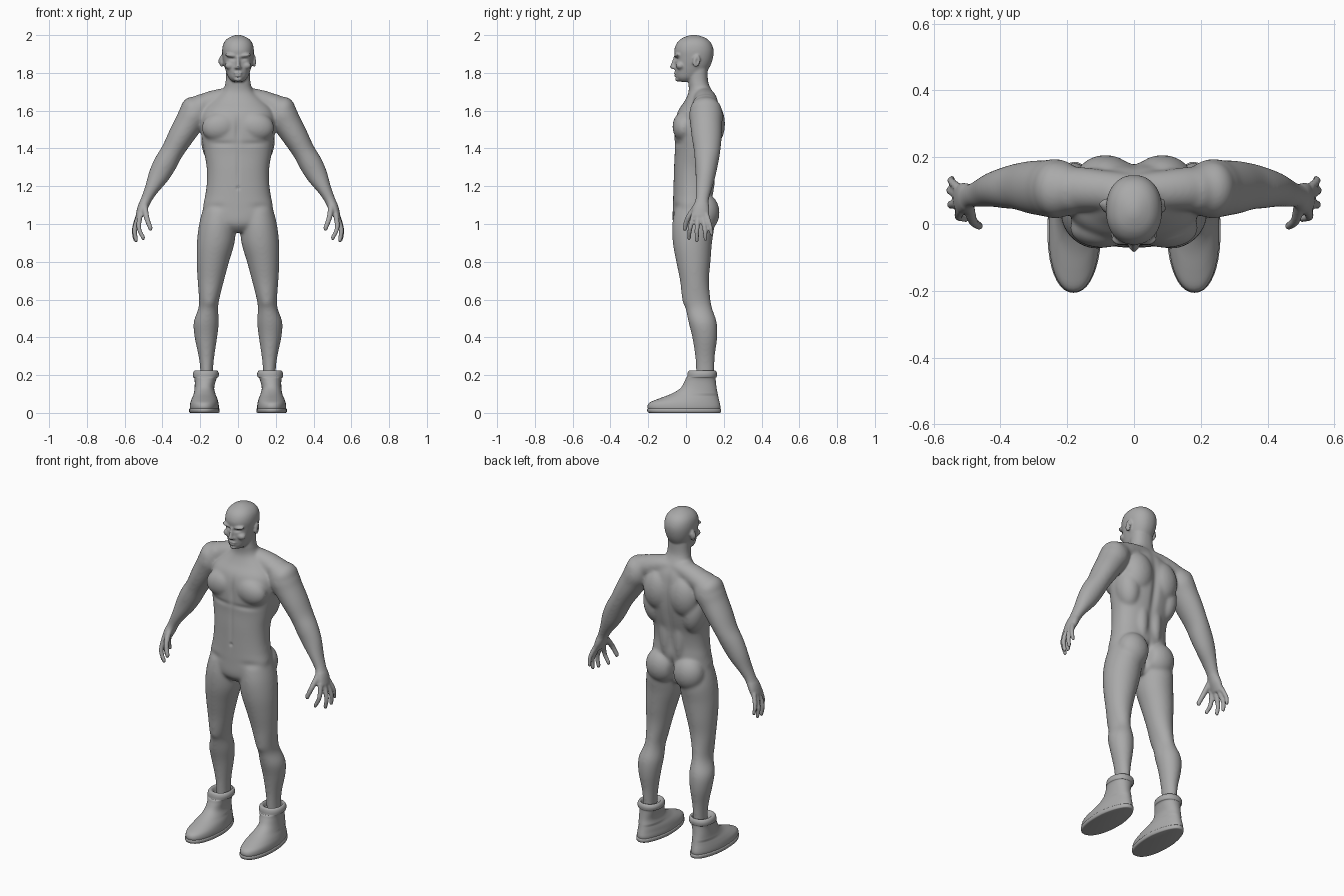
import bpy, bmesh, math
from mathutils import Vector, Matrix

grey = bpy.data.materials.new("plain_grey")
grey.diffuse_color = (0.4, 0.4, 0.4, 1)


def refine(rows, n=4):
    """Catmull-Rom interpolation of rows of numbers."""
    out = []
    for i in range(len(rows) - 1):
        a, b, c, d = (rows[min(max(i + k, 0), len(rows) - 1)] for k in (-1, 0, 1, 2))
        for s in range(n):
            t = s / n
            out.append([0.5 * (2 * q + (r - p) * t + (2 * p - 5 * q + 4 * r - w) * t * t
                        + (3 * q - p - 3 * r + w) * t ** 3) for p, q, r, w in zip(a, b, c, d)])
    return out + [list(rows[-1])]


def loft(bm, rows, level=False, power=2.0, seg=28, n=4):
    """Closed skin over rings (x, y, z, side radius, depth radius)."""
    rows = refine(rows, n)
    rings = []
    for i, (x, y, z, ru, rv) in enumerate(rows):
        u, v = Vector((1, 0, 0)), Vector((0, 1, 0))
        if not level:
            t = Vector(rows[min(i + 1, len(rows) - 1)][:3]) - Vector(rows[max(i - 1, 0)][:3])
            u = v.cross(t).normalized()
            v = t.cross(u).normalized()
        ring = []
        for k in range(seg):
            a = 2 * math.pi * k / seg
            c, s = math.cos(a), math.sin(a)
            c = math.copysign(abs(c) ** (2 / power), c)
            s = math.copysign(abs(s) ** (2 / power), s)
            ring.append(bm.verts.new(Vector((x, y, z)) + u * c * ru + v * s * rv))
        rings.append(ring)
    faces = [bm.faces.new(rings[0]), bm.faces.new(rings[-1])]
    for p, q in zip(rings, rings[1:]):
        for k in range(seg):
            faces.append(bm.faces.new((p[k], p[(k + 1) % seg], q[(k + 1) % seg], q[k])))
    bmesh.ops.recalc_face_normals(bm, faces=faces)


def stack(bm, rows, **kw):
    """Upright loft from rows (z, centre x, half width, front y, back y)."""
    loft(bm, [(cx, (f + b) / 2, z, w, (b - f) / 2) for z, cx, w, f, b in rows], level=True, **kw)


def ball(bm, pos, size, tilt=0.0, axis='Y'):
    m = Matrix.Translation(pos) @ Matrix.Rotation(tilt, 4, axis) @ Matrix.Diagonal((*size, 1))
    bmesh.ops.create_uvsphere(bm, u_segments=24, v_segments=16, radius=1, matrix=m)


def mirror(bm):
    geom = bmesh.ops.duplicate(bm, geom=bm.verts[:] + bm.edges[:] + bm.faces[:])["geom"]
    for v in geom:
        if isinstance(v, bmesh.types.BMVert):
            v.co.x = -v.co.x
    bmesh.ops.reverse_faces(bm, faces=[f for f in geom if isinstance(f, bmesh.types.BMFace)])


def finish(bm, name):
    me = bpy.data.meshes.new(name)
    bm.to_mesh(me)
    bm.free()
    me.materials.append(grey)
    ob = bpy.data.objects.new(name, me)
    bpy.context.collection.objects.link(ob)
    me.shade_smooth()
    return ob


# ---- paired parts, built on +x and mirrored ----
bm = bmesh.new()
# leg
stack(bm, [(1.10, .095, .085, -.055, .13), (1.0, .108, .098, -.073, .15), (.9, .118, .1, -.07, .138),
           (.8, .133, .086, -.052, .13), (.7, .144, .07, -.032, .122), (.6, .153, .054, -.02, .13),
           (.55, .158, .053, -.002, .14), (.48, .168, .067, .013, .163), (.4, .17, .06, .033, .166),
           (.3, .167, .042, .048, .153), (.22, .166, .034, .053, .15), (.12, .166, .034, .055, .15)])
ball(bm, (.153, .02, .6), (.036, .04, .05))                      # kneecap
ball(bm, (.09, .1, 1.06), (.092, .078, .1))                      # buttock
# arm
loft(bm, [(.17, .1, 1.655, .05, .06), (.225, .105, 1.59, .08, .088), (.262, .107, 1.53, .075, .085),
          (.305, .11, 1.46, .068, .08), (.348, .112, 1.385, .06, .07), (.385, .108, 1.32, .062, .062),
          (.42, .103, 1.255, .056, .053), (.46, .092, 1.18, .037, .043), (.488, .085, 1.125, .029, .036),
          (.508, .079, 1.08, .026, .045), (.526, .075, 1.035, .018, .046)])
ball(bm, (.235, .105, 1.6), (.068, .085, .075), .4)              # deltoid
loft(bm, [(0, .09, 1.675, .05, .06), (.08, .1, 1.665, .053, .06), (.16, .105, 1.638, .06, .066),
          (.24, .105, 1.6, .055, .07)])                          # collar and trapezius
ball(bm, (.095, -.012, 1.515), (.098, .06, .078), .2)            # chest muscle
ball(bm, (.085, .135, 1.53), (.09, .072, .12))                   # shoulder blade
ball(bm, (.13, .1, 1.43), (.065, .075, .12), .12)                # side back muscle
ball(bm, (.045, .115, 1.27), (.04, .04, .16))                    # lower back muscle
# fingers and thumb
for root, mid, tip, r in (((.518, .042, 1.05), (.525, .022, .98), (.502, .016, .928), .0125),
                          ((.525, .064, 1.04), (.547, .058, .97), (.54, .057, .918), .013),
                          ((.527, .088, 1.04), (.55, .1, .97), (.546, .103, .924), .0125),
                          ((.526, .108, 1.05), (.547, .128, .99), (.545, .135, .95), .0115),
                          ((.495, .06, 1.1), (.484, .012, 1.035), (.464, -.006, .98), .0145)):
    loft(bm, [(*root, r * 1.2, r * 1.2), (*mid, r, r), (*tip, r * .85, r * .85)], seg=14)
    ball(bm, tip, (r * .85, r * .85, r * 1.2))
# ear, brow, cheek
ball(bm, (.087, .055, 1.862), (.01, .02, .033), -.2, 'X')
ball(bm, (.034, -.046, 1.892), (.036, .018, .01), -.12)
ball(bm, (.044, -.03, 1.838), (.026, .024, .02))
ball(bm, (.033, -.036, 1.868), (.014, .012, .009))               # eyeball
ball(bm, (.011, -.062, 1.827), (.009, .012, .008))               # nostril
mirror(bm)

# ---- central parts ----
# torso and neck
stack(bm, [(.955, 0, .06, -.03, .08), (1.0, 0, .14, -.068, .11), (1.08, 0, .183, -.07, .125),
           (1.15, 0, .174, -.068, .142), (1.22, 0, .165, -.066, .14), (1.3, 0, .166, -.064, .15),
           (1.38, 0, .18, -.06, .17), (1.46, 0, .193, -.062, .185), (1.54, 0, .198, -.058, .188),
           (1.6, 0, .185, -.042, .18), (1.65, 0, .14, -.008, .168), (1.7, 0, .085, .014, .142),
           (1.75, 0, .066, .012, .118), (1.82, 0, .062, .01, .115)], power=2.3, seg=40)
# head
stack(bm, [(1.753, 0, .028, -.032, .03), (1.772, 0, .048, -.05, .07), (1.8, 0, .061, -.056, .105),
           (1.84, 0, .073, -.058, .13), (1.88, 0, .081, -.058, .143), (1.92, 0, .084, -.062, .146),
           (1.955, 0, .077, -.05, .135), (1.98, 0, .058, -.026, .112), (1.995, 0, .03, .006, .078),
           (2.001, 0, .008, .03, .05)], power=2.2, seg=40)
loft(bm, [(0, -.054, 1.89, .009, .01), (0, -.064, 1.855, .009, .012), (0, -.071, 1.832, .012, .014),
          (0, -.068, 1.822, .009, .01)], level=True, seg=16)     # nose
ball(bm, (0, -.054, 1.799), (.025, .011, .006))                  # upper lip
ball(bm, (0, -.052, 1.786), (.021, .012, .006))                  # lower lip
ball(bm, (0, -.042, 1.766), (.022, .016, .012))                  # chin

# ---- fuse the parts into one skin ----
raw = finish(bm, "body_parts")
mod = raw.modifiers.new("fuse", 'REMESH')
mod.mode, mod.voxel_size = 'VOXEL', .006
skin = bpy.data.meshes.new_from_object(raw.evaluated_get(bpy.context.evaluated_depsgraph_get()))
bpy.data.objects.remove(raw)
bm = bmesh.new()
bm.from_mesh(skin)


def dent(pos, size, push):
    """Soft sculpt stroke, mirrored in x."""
    for v in bm.verts:
        d = sum(((a - b) / s) ** 2 for a, b, s in zip((abs(v.co.x), v.co.y, v.co.z), pos, size))
        if d < 6:
            v.co += Vector(push) * math.exp(-d)


broad = [v for v in bm.verts if v.co.z < 1.74 and not (abs(v.co.x) > .44 and v.co.z < 1.11)]
for i in range(14):
    bmesh.ops.smooth_vert(bm, verts=broad, factor=.5, use_axis_x=True, use_axis_y=True, use_axis_z=True)
for i in range(2):
    bmesh.ops.smooth_vert(bm, verts=bm.verts[:], factor=.4, use_axis_x=True, use_axis_y=True, use_axis_z=True)

dent((.03, -.055, 1.874), (.018, .03, .007), (0, .009, 0))       # eye socket
dent((0, -.06, 1.7925), (.024, .03, .003), (0, .005, 0))         # mouth line
dent((.095, .06, 1.862), (.012, .009, .017), (-.008, 0, 0))      # ear hollow
dent((0, .19, 1.42), (.022, .08, .2), (0, -.012, 0))             # spine groove
dent((0, .14, 1.04), (.014, .08, .06), (0, -.025, 0))            # seat cleft
dent((0, -.07, 1.5), (.014, .04, .07), (0, .008, 0))             # breastbone
dent((0, -.065, 1.3), (.01, .04, .1), (0, .004, 0))              # belly line
dent((0, -.07, 1.19), (.009, .03, .009), (0, .006, 0))           # navel
dent((.09, -.07, 1.425), (.08, .05, .015), (0, .006, 0))         # under the chest
dent((.12, -.05, 1.09), (.05, .05, .02), (0, .005, 0))           # groin crease
finish(bm, "body")

# ---- boots ----
for side, label in ((1, "left"), (-1, "right")):
    bm = bmesh.new()
    stack(bm, [(.018, .178, .076, -.2, .18), (.035, .178, .077, -.204, .182), (.055, .178, .074, -.192, .178),
               (.075, .177, .068, -.145, .173), (.1, .177, .058, -.08, .168), (.13, .178, .052, -.03, .162),
               (.165, .174, .055, -.008, .158), (.185, .172, .06, 0, .157), (.19, .171, .067, .006, .162),
               (.208, .17, .069, .008, .164), (.222, .17, .062, .014, .158), (.222, .169, .05, .03, .15),
               (.195, .168, .038, .05, .148)], power=2.2, seg=40)
    for v in bm.verts:                                           # heel narrower than the ball
        if v.co.z < .1:
            v.co.x = .178 + (v.co.x - .178) * (1 - .9 * max(0, v.co.y - .02)) + .05 * max(0, -v.co.y - .0) * .3
    for v in bm.verts:
        v.co.x *= side
    bmesh.ops.recalc_face_normals(bm, faces=bm.faces[:])
    finish(bm, label + "_boot")
    # sole
    bm = bmesh.new()
    stack(bm, [(0, .178, .074, -.19, .178), (.004, .178, .08, -.203, .185), (.02, .178, .081, -.206, .186),
               (.024, .178, .076, -.2, .18)], power=2.2, seg=40, n=2)
    for v in bm.verts:
        v.co.x = side * (.178 + (v.co.x - .178) * (1 - .9 * max(0, v.co.y - .02)) + .015 * max(0, -v.co.y))
    bmesh.ops.recalc_face_normals(bm, faces=bm.faces[:])
    finish(bm, label + "_sole")
